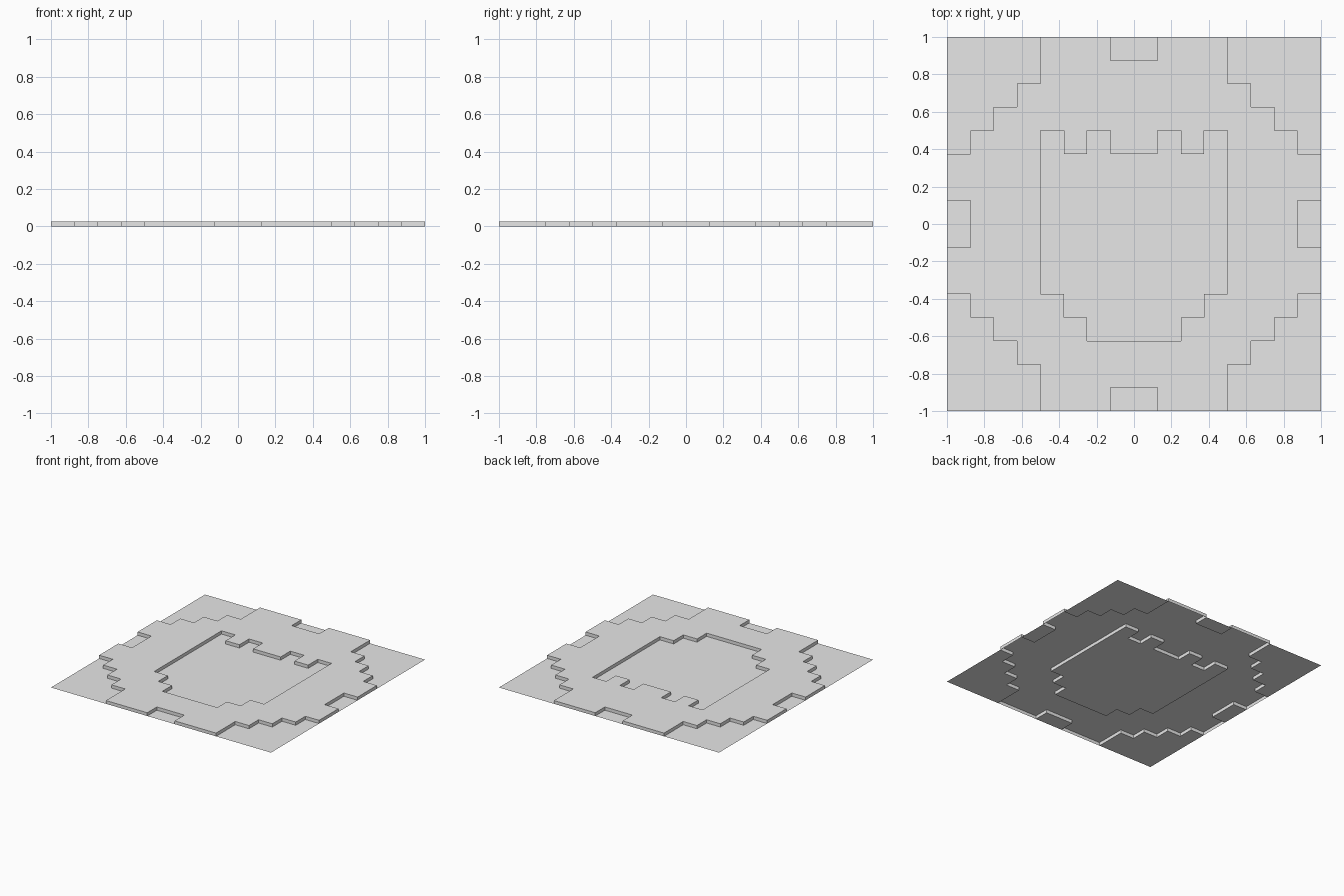
import bpy
import bmesh

if "Cube" in bpy.data.objects:
    bpy.data.objects.remove(bpy.data.objects["Cube"], do_unlink=True)

N = 16                # square cells per side
C = 2.0 / N           # cell size
H = 0.027             # height of the raised frame

grey = bpy.data.materials.new("plain_grey")
grey.use_nodes = True
grey.diffuse_color = (0.8, 0.8, 0.8, 1.0)
grey.node_tree.nodes["Principled BSDF"].inputs["Base Color"].default_value = (0.8, 0.8, 0.8, 1.0)


def part_of(i, j):
    """Name the part that a cell belongs to; a and b count cells out from the centre lines."""
    a = i - 8 if i >= 8 else 7 - i
    b = j - 8 if j >= 8 else 7 - j
    # stepped corners
    reach = {7: 3, 6: 4, 5: 5, 4: 6}.get(a, 8)
    if b >= reach:
        return "corner_panels"
    # small notch in the middle of each side
    if (a == 7 and b == 0) or (b == 7 and a == 0):
        return "edge_notches"
    # central recess: straight sides, toothed back, stepped front
    if 5 <= j <= 10 and a <= 3:
        return "centre_panel"
    if (j == 11 and a in (1, 3)) or (j == 4 and a <= 2) or (j == 3 and a <= 1):
        return "centre_panel"
    return "raised_frame"


def build_sheet(name, cells, z, walls):
    """Flat sheet over the cells, with optional walls down to the ground round its outline."""
    bm = bmesh.new()
    verts = {}

    def vert(i, j, height):
        key = (i, j, height)
        if key not in verts:
            verts[key] = bm.verts.new((i * C - 1, j * C - 1, height))
        return verts[key]

    for i, j in cells:
        ring = [(i, j), (i + 1, j), (i + 1, j + 1), (i, j + 1)]
        bm.faces.new([vert(*p, z) for p in ring])
        if walls:
            neighbours = [(i, j - 1), (i + 1, j), (i, j + 1), (i - 1, j)]
            for k, other in enumerate(neighbours):
                if other not in cells:
                    p, q = ring[k], ring[(k + 1) % 4]
                    bm.faces.new([vert(*p, 0.0), vert(*q, 0.0), vert(*q, z), vert(*p, z)])
    mesh = bpy.data.meshes.new(name)
    bm.to_mesh(mesh)
    bm.free()
    mesh.materials.append(grey)
    obj = bpy.data.objects.new(name, mesh)
    bpy.context.collection.objects.link(obj)


# sort the cells into parts and build each one
parts = {}
for i in range(N):
    for j in range(N):
        parts.setdefault(part_of(i, j), set()).add((i, j))

for name, cells in parts.items():
    raised = name == "raised_frame"
    build_sheet(name, cells, H if raised else 0.0, raised)
